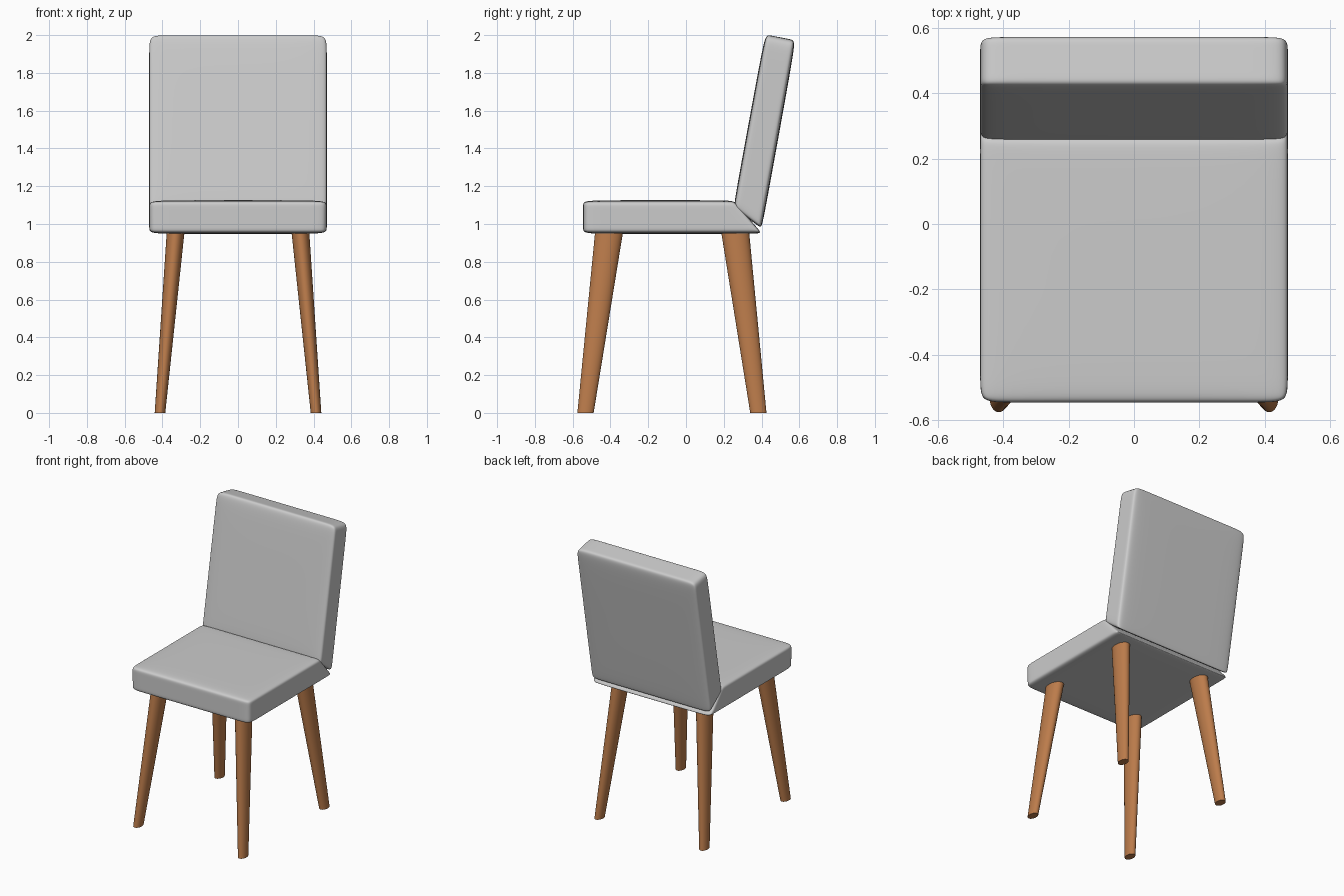
import bpy, bmesh
from math import cos, sin, tau
from mathutils import Vector

if "Cube" in bpy.data.objects:
    bpy.data.objects.remove(bpy.data.objects["Cube"])

wood = bpy.data.materials.new("wood")
wood.diffuse_color = (0.50, 0.20, 0.07, 1)
wood.use_nodes = True
wood.node_tree.nodes["Principled BSDF"].inputs["Base Color"].default_value = wood.diffuse_color


def finish(name, bm):
    bmesh.ops.recalc_face_normals(bm, faces=bm.faces)
    mesh = bpy.data.meshes.new(name)
    bm.to_mesh(mesh)
    bm.free()
    ob = bpy.data.objects.new(name, mesh)
    bpy.context.collection.objects.link(ob)
    bpy.context.view_layer.objects.active = ob
    ob.select_set(True)
    return ob


def cushion(name, half_width, profile, cuts):
    """Padded slab: subdivided cube cage mapped onto a four-point y/z side profile."""
    a, b, c, d = (Vector(p) for p in profile)
    bm = bmesh.new()
    bmesh.ops.create_cube(bm, size=2)
    for axis, values in enumerate(cuts):
        normal = [0, 0, 0]
        normal[axis] = 1
        for value in values:
            bmesh.ops.bisect_plane(bm, geom=bm.verts[:] + bm.edges[:] + bm.faces[:],
                                   plane_co=[n * value for n in normal], plane_no=normal)
    for v in bm.verts:
        u, s, t = v.co
        if abs(u) > 0.99 or abs(s) > 0.99:
            t *= 0.93          # thinner rim gives a slightly domed face
        s, t = (s + 1) / 2, (t + 1) / 2
        p = a.lerp(b, s).lerp(d.lerp(c, s), t)
        v.co = (u * half_width, p.x, p.y)
    ob = finish(name, bm)
    sub = ob.modifiers.new("Subdivision", 'SUBSURF')
    sub.levels = sub.render_levels = 3
    for f in ob.data.polygons:
        f.use_smooth = True
    return ob


# Seat, with a mitred rear end
cushion("seat", 0.47,
        [(-0.545, 0.947), (0.405, 0.947), (0.25, 1.126), (-0.545, 1.126)],
        [(-0.82, 0, 0.82), (-0.84, 0, 0.94), (-0.68, 0.68)])

# Reclined backrest, bottom mitred against the seat
cushion("backrest", 0.47,
        [(0.402, 0.975), (0.582, 1.972), (0.418, 2.004), (0.25, 1.09)],
        [(-0.82, 0, 0.82), (-0.94, 0, 0.84), (-0.68, 0.68)])


def leg(name, bottom, top, sides=32):
    """Tapered oval leg; each end is (x, y, z, radius x, radius y)."""
    bm = bmesh.new()
    rings = []
    for x, y, z, rx, ry in (bottom, top):
        rings.append([bm.verts.new((x + rx * cos(tau * i / sides),
                                    y + ry * sin(tau * i / sides), z))
                      for i in range(sides)])
    for i in range(sides):
        j = (i + 1) % sides
        bm.faces.new((rings[0][i], rings[0][j], rings[1][j], rings[1][i]))
    for ring in rings:
        bm.faces.new(ring)
    bpy.ops.object.select_all(action='DESELECT')
    ob = finish(name, bm)
    ob.data.materials.append(wood)
    bpy.ops.object.shade_smooth_by_angle()


# Splayed legs
for side, sx in (("left", -1), ("right", 1)):
    leg("front_leg_" + side, (sx * 0.413, -0.532, 0, 0.028, 0.043),
        (sx * 0.33, -0.407, 0.96, 0.047, 0.074))
    leg("rear_leg_" + side, (sx * 0.413, 0.383, 0, 0.028, 0.043),
        (sx * 0.33, 0.260, 0.96, 0.047, 0.074))
